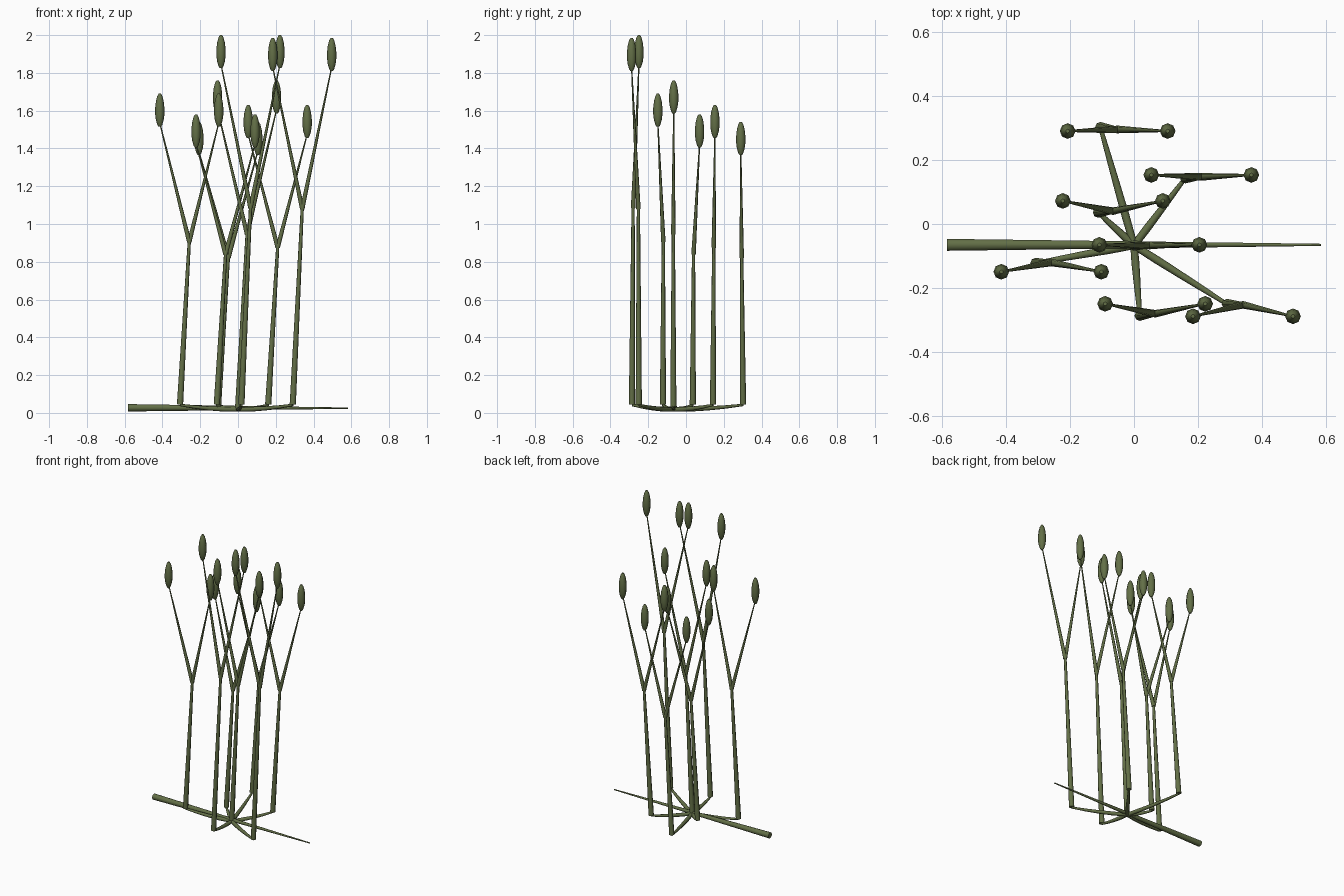
import bpy, bmesh, math
from mathutils import Vector

if "Cube" in bpy.data.objects:
    bpy.data.objects.remove(bpy.data.objects["Cube"])

green = bpy.data.materials.new("olive_green")
green.diffuse_color = (0.125, 0.16, 0.063, 1)
green.use_nodes = True
green.node_tree.nodes["Principled BSDF"].inputs["Base Color"].default_value = green.diffuse_color


def tube(name, points, radii, sides=8):
    """Closed tapered tube swept along a list of points."""
    pts = [Vector(p) for p in points]
    bm = bmesh.new()
    rings = []
    for i, p in enumerate(pts):
        d = (pts[min(i + 1, len(pts) - 1)] - pts[max(i - 1, 0)]).normalized()
        ref = Vector((0, 1, 0)) if abs(d.y) < 0.8 else Vector((1, 0, 0))
        u = d.cross(ref).normalized()
        v = d.cross(u)
        rings.append([bm.verts.new(p + radii[i] * (u * math.cos(a) + v * math.sin(a)))
                      for a in (2 * math.pi * k / sides for k in range(sides))])
    for a, b in zip(rings, rings[1:]):
        for k in range(sides):
            n = (k + 1) % sides
            bm.faces.new((a[k], a[n], b[n], b[k]))
    bm.faces.new(rings[0])
    bm.faces.new(rings[-1])
    bmesh.ops.recalc_face_normals(bm, faces=bm.faces)
    mesh = bpy.data.meshes.new(name)
    bm.to_mesh(mesh)
    bm.free()
    mesh.materials.append(green)
    obj = bpy.data.objects.new(name, mesh)
    bpy.context.collection.objects.link(obj)
    # Smooth sides, sharp end caps
    bpy.ops.object.select_all(action='DESELECT')
    bpy.context.view_layer.objects.active = obj
    obj.select_set(True)
    bpy.ops.object.shade_smooth_by_angle(angle=math.radians(55))
    return obj


HEAD = 0.175
HEAD_PROFILE = [(0, 0.007), (0.01, 0.013), (0.035, 0.0205), (0.065, 0.0245),
                (0.1, 0.0245), (0.135, 0.0205), (0.162, 0.0135), (HEAD, 0.006)]
RUNNER_RADII = [0.0115, 0.0125, 0.011, 0.009, 0.0065]
HUB = Vector((0, -0.067, 0.018))

# Each stalk: base x, base y, fork (x, y, z), seed head y, seed head top z
STALKS = [
    (-0.105, 0.302, (-0.051, 0.295, 0.82), 0.290, 1.54),
    (0.16, 0.143, (0.21, 0.147, 0.875), 0.153, 1.63),
    (-0.112, 0.036, (-0.066, 0.04, 0.84), 0.072, 1.58),
    (0.0, -0.067, (0.048, -0.067, 0.945), -0.065, 1.76),
    (-0.307, -0.122, (-0.258, -0.12, 0.905), -0.149, 1.69),
    (0.018, -0.286, (0.066, -0.28, 1.085), -0.249, 2.0),
    (0.29, -0.25, (0.34, -0.252, 1.08), -0.288, 1.985),
]

# Long tapered rootstock lying along x
tube("rootstock", [(-0.583, -0.065, 0.027), (0, -0.065, 0.026), (0.583, -0.065, 0.025)],
     [0.0195, 0.0115, 0.0035], 10)

for i, (bx, by, fork, hy, top) in enumerate(STALKS, 1):
    at_hub = bx == 0
    base = Vector((bx, by, 0.015 if at_hub else 0.045))
    # Runner curving up from the hub to the stalk foot
    if not at_hub:
        path = []
        for k in range(5):
            t = k / 4
            p = HUB.lerp(base, t)
            p.z = HUB.z + 0.024 * t * t
            path.append(p)
        tube(f"runner_{i}", path, RUNNER_RADII)
    # Main stalk
    tube(f"stalk_{i}", [base, fork], [0.0165, 0.0085])
    # Forked branches, each with a seed head
    for side, dx in (("left", -0.156), ("right", 0.156)):
        foot = Vector((fork[0] + dx, hy, top - HEAD))
        tube(f"branch_{side}_{i}", [fork, foot + Vector((0, 0, 0.02))], [0.012, 0.003])
        tube(f"seed_head_{side}_{i}",
             [foot + Vector((0, 0, z)) for z, r in HEAD_PROFILE],
             [r for z, r in HEAD_PROFILE])
